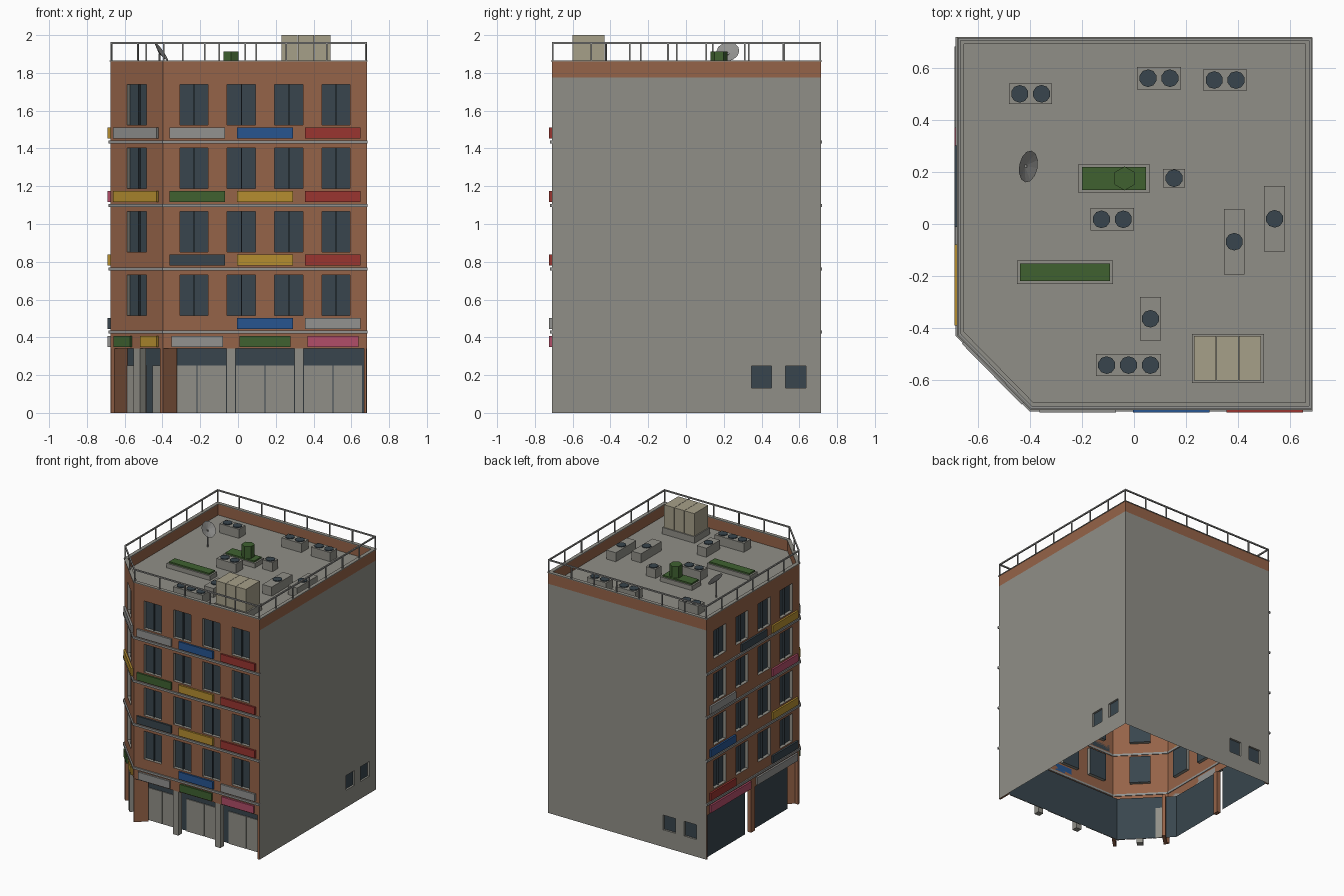
import bpy, bmesh, math
from mathutils import Matrix, Vector

if "Cube" in bpy.data.objects:
    bpy.data.objects.remove(bpy.data.objects["Cube"], do_unlink=True)


def material(name, *rgb):
    m = bpy.data.materials.new(name)
    m.use_nodes = True
    m.diffuse_color = (*rgb, 1)
    m.node_tree.nodes["Principled BSDF"].inputs["Base Color"].default_value = (*rgb, 1)
    return m


BRICK = material("brick", .30, .125, .065)
GREY = material("concrete", .28, .275, .245)
GLASS = material("dark glass", .04, .06, .075)
METAL = material("light grey", .29, .29, .28)
BLUE = material("blue", .02, .09, .28)
RED = material("red", .32, .035, .03)
YELLOW = material("yellow", .46, .27, .03)
GREEN = material("green", .05, .12, .03)
PINK = material("pink", .44, .075, .14)
BEIGE = material("beige", .38, .35, .25)


def finish(bm, name, mats, matrix=Matrix()):
    me = bpy.data.meshes.new(name)
    bm.to_mesh(me)
    bm.free()
    for m in mats:
        me.materials.append(m)
    ob = bpy.data.objects.new(name, me)
    ob.matrix_world = matrix
    bpy.context.collection.objects.link(ob)
    return ob


def box(name, mat, x, y, z, matrix=Matrix()):
    """Box from three (low, high) ranges."""
    bm = bmesh.new()
    size = [b - a for a, b in (x, y, z)]
    mid = [(a + b) / 2 for a, b in (x, y, z)]
    bmesh.ops.create_cube(bm, size=1, matrix=Matrix.Translation(mid) @ Matrix.Diagonal((*size, 1)))
    return finish(bm, name, [mat], matrix)


def cylinder(name, mat, at, r, r2, depth, sides, matrix=None, caps=True):
    bm = bmesh.new()
    bmesh.ops.create_cone(bm, cap_ends=caps, segments=sides, radius1=r, radius2=r2, depth=depth)
    return finish(bm, name, [mat], Matrix.Translation(at) @ (matrix or Matrix()))


def polygon(name, mat, points):
    bm = bmesh.new()
    bm.faces.new([bm.verts.new(p) for p in points])
    return finish(bm, name, [mat])


def wall(name, mat, length, z0, z1, windows, matrix, depth=.025):
    """Flat wall with recessed windows given as (left, right, bottom, top)."""
    bm = bmesh.new()

    def quad(pts, index):
        bm.faces.new([bm.verts.new(p) for p in pts]).material_index = index

    xs = sorted({0, length, *[w[0] for w in windows], *[w[1] for w in windows]})
    zs = sorted({z0, z1, *[w[2] for w in windows], *[w[3] for w in windows]})
    for a, b in zip(xs, xs[1:]):
        for c, d in zip(zs, zs[1:]):
            u, v = (a + b) / 2, (c + d) / 2
            if not any(w[0] < u < w[1] and w[2] < v < w[3] for w in windows):
                quad([(a, 0, c), (b, 0, c), (b, 0, d), (a, 0, d)], 0)
    for a, b, c, d in windows:
        ring = [(a, c), (b, c), (b, d), (a, d)]
        quad([(u, depth, v) for u, v in ring], 1)
        for (u, v), (s, t) in zip(ring, ring[1:] + ring[:1]):
            quad([(u, 0, v), (u, depth, v), (s, depth, t), (s, 0, t)], 2)
    bmesh.ops.remove_doubles(bm, verts=bm.verts, dist=1e-5)
    return finish(bm, name, [mat, GLASS, GREY], matrix)


# Plan, counter-clockwise; each side gets a frame: x along, y inward, z up
PLAN = [(-.396, -.71), (.682, -.71), (.682, .715), (-.676, .715), (-.676, -.425)]
SIDES = {}
for i, side in enumerate(["front", "right", "back", "left", "corner"]):
    p, q = Vector(PLAN[i]), Vector(PLAN[(i + 1) % 5])
    angle = math.atan2(q.y - p.y, q.x - p.x)
    frame = Matrix.Translation((p.x, p.y, 0)) @ Matrix.Rotation(angle, 4, 'Z')
    SIDES[side] = (frame, (q - p).length)

SHOP, DECK, TOP, FLOOR = .34, 1.775, 1.865, .336

# Plain walls with small windows
for side, centres in (("right", (1.11, 1.291)), ("back", (1.04, 1.22))):
    frame, length = SIDES[side]
    wins = [(c - .053, c + .053, .133, .247) for c in centres]
    wall(side + "_wall", GREY, length, 0, DECK, wins, frame, .015)

# Brick facades with window rows, mullions and string courses
for side, count in (("front", 4), ("corner", 1), ("left", 4)):
    frame, length = SIDES[side]
    step = (length - .326) / 3
    centres = [.163 + k * step for k in range(4)] if count == 4 else [length / 2]
    wins = []
    for f in range(4):
        z = .515 + f * FLOOR
        for c in centres:
            wins.append((c - .075, c + .075, z, z + .216))
            box(side + "_mullion", GLASS, (c - .003, c + .003), (.012, .025), (z, z + .216), frame)
        z = .419 + f * FLOOR
        box(side + "_string_course", METAL, (-.004, length + .004), (-.01, .005), (z, z + .016), frame)
    wall(side + "_facade", BRICK, length, SHOP, DECK, wins, frame)

# Parapet, coping and railing
for side, (frame, length) in SIDES.items():
    box(side + "_parapet", BRICK, (0, length), (0, .02), (DECK, TOP - .006), frame)
    box(side + "_coping", GREY, (-.002, length + .002), (-.004, .024), (TOP - .006, TOP), frame)
    box(side + "_rail", METAL, (0, length), (0, .01), (1.953, 1.963), frame)
    n = round(length / .2)
    for k in range(n):
        t = k * length / n
        box(side + "_rail_post", METAL, (t, t + .008), (.001, .009), (TOP, 1.955), frame)
polygon("roof_deck", GREY, [(x, y, DECK) for x, y in PLAN])

# Shop signs: one list per floor, None where empty
SIGNS = {
    "front": [(METAL, GREEN, PINK), (None, BLUE, METAL), (GLASS, YELLOW, RED),
              (GREEN, YELLOW, RED), (METAL, BLUE, RED)],
    "left": [(PINK, METAL), (RED, None, GLASS), (BLUE, None, YELLOW),
             (METAL, None, PINK), (None, GLASS, YELLOW)],
    "corner": [(GREEN, YELLOW), (), (), (YELLOW,), (METAL,)],
}
for side, floors in SIGNS.items():
    frame, length = SIDES[side]
    for f, row in enumerate(floors):
        z = .35 if f == 0 else .445 + (f - 1) * FLOOR
        for k, mat in enumerate(row):
            if mat:
                bay = length / len(row)
                fill = .82 if f else {"front": .755, "left": .87, "corner": .63}[side]
                c, w = (k + .5) * bay, bay * fill / 2
                box(side + "_sign", mat, (c - w, c + w), (-.014, 0), (z, z + .058), frame)

# Recessed shop glass and the soffit above it
GLAZING = [(.682, -.61), (-.352, -.61), (-.656, -.306), (-.656, .168)]
REAR = [(-.656, .215), (-.656, .715)]
for a, b in list(zip(GLAZING, GLAZING[1:])) + [REAR]:
    polygon("shop_glass", GLASS, [(*a, 0), (*b, 0), (*b, SHOP), (*a, SHOP)])
rim = [PLAN[1], PLAN[0], PLAN[4], PLAN[3]] + [REAR[1]] + GLAZING[::-1]
polygon("shop_soffit", GREY, [(x, y, SHOP) for x, y in rim])

# Pale shop doors, two to a bay, with pillars between bays
for side, bays in (("front", 3), ("corner", 2)):
    frame, length = SIDES[side]
    bay = length / bays
    for k in range(bays):
        c, w = (k + .5) * bay, bay / 2 - .026
        for a, b in ((c - w, c - .003), (c + .003, c + w)):
            box(side + "_shop_door", GREY, (a, b), (.093, .099), (0, .25), frame)
        if k:
            box(side + "_pillar", GREY, (k * bay - .023, k * bay + .023), (0, .045), (0, SHOP), frame)

# Brick piers
frame, length = SIDES["corner"]
box("corner_pier", BRICK, (.005, .03), (0, .13), (0, SHOP), frame)
box("corner_pier", BRICK, (length - .025, length - .003), (.001, .105), (0, SHOP), frame)
frame, length = SIDES["front"]
box("front_pier", BRICK, (length - .016, length - .001), (0, .1), (0, SHOP), frame)
frame, length = SIDES["left"]
for a, b in ((.001, .013), (length / 2 - .022, length / 2 + .022), (length - .02, length)):
    box("left_pier", BRICK, (a, b), (0, .03), (0, SHOP), frame)

# Air conditioners: centre, size, fan centres along the long side
UNITS = [
    (-.397, .50, .166, .08, (-.042, .042)), (.096, .56, .17, .085, (-.042, .042)),
    (.35, .553, .166, .085, (-.042, .042)), (.154, .176, .085, .07, (0,)),
    (-.083, .018, .167, .086, (-.042, .042)), (.385, -.068, .08, .252, (0,)),
    (.54, .02, .08, .25, (0,)), (.063, -.364, .081, .167, (0,)),
    (-.021, -.542, .25, .084, (-.084, 0, .084)),
]
for x, y, w, d, fans in UNITS:
    box("air_conditioner", GREY, (x - w / 2, x + w / 2), (y - d / 2, y + d / 2), (DECK, 1.845))
    for t in fans:
        cylinder("air_conditioner_fan", GLASS, (x + t, y, 1.847), .034, .034, .008, 10)

# Planters with hedges and a round bush
for x0, x1, y0, y1 in ((-.213, .06, .12, .23), (-.45, -.08, -.23, -.14)):
    box("planter", GREY, (x0, x1), (y0, y1), (DECK, 1.81))
    box("hedge", GREEN, (x0 + .013, x1 - .013), (y0 + .011, y1 - .011), (1.80, 1.822))
cylinder("bush", GREEN, (-.036, .175, 1.863), .046, .046, .1, 6, Matrix.Rotation(math.pi / 2, 4, 'Z') @ Matrix.Rotation(math.pi / 2, 4, 'Z'))

# Rooftop tank cabinet in three sections on a plinth
box("cabinet_plinth", GREY, (.223, .50), (-.61, -.423), (DECK, 1.825))
for k in range(3):
    x = .231 + k * .0865
    box("cabinet_section", BEIGE, (x, x + .0845), (-.602, -.431), (1.825, 2.0))

# Satellite dish on a pole
tilt = Vector((.8, -.15, .57)).to_track_quat('Z', 'Y').to_matrix().to_4x4()
cylinder("dish", METAL, (-.412, .222, 1.908), .004, .062, .016, 12, tilt, False)
cylinder("dish_pole", METAL, (-.416, .222, 1.838), .006, .006, .13, 8)
